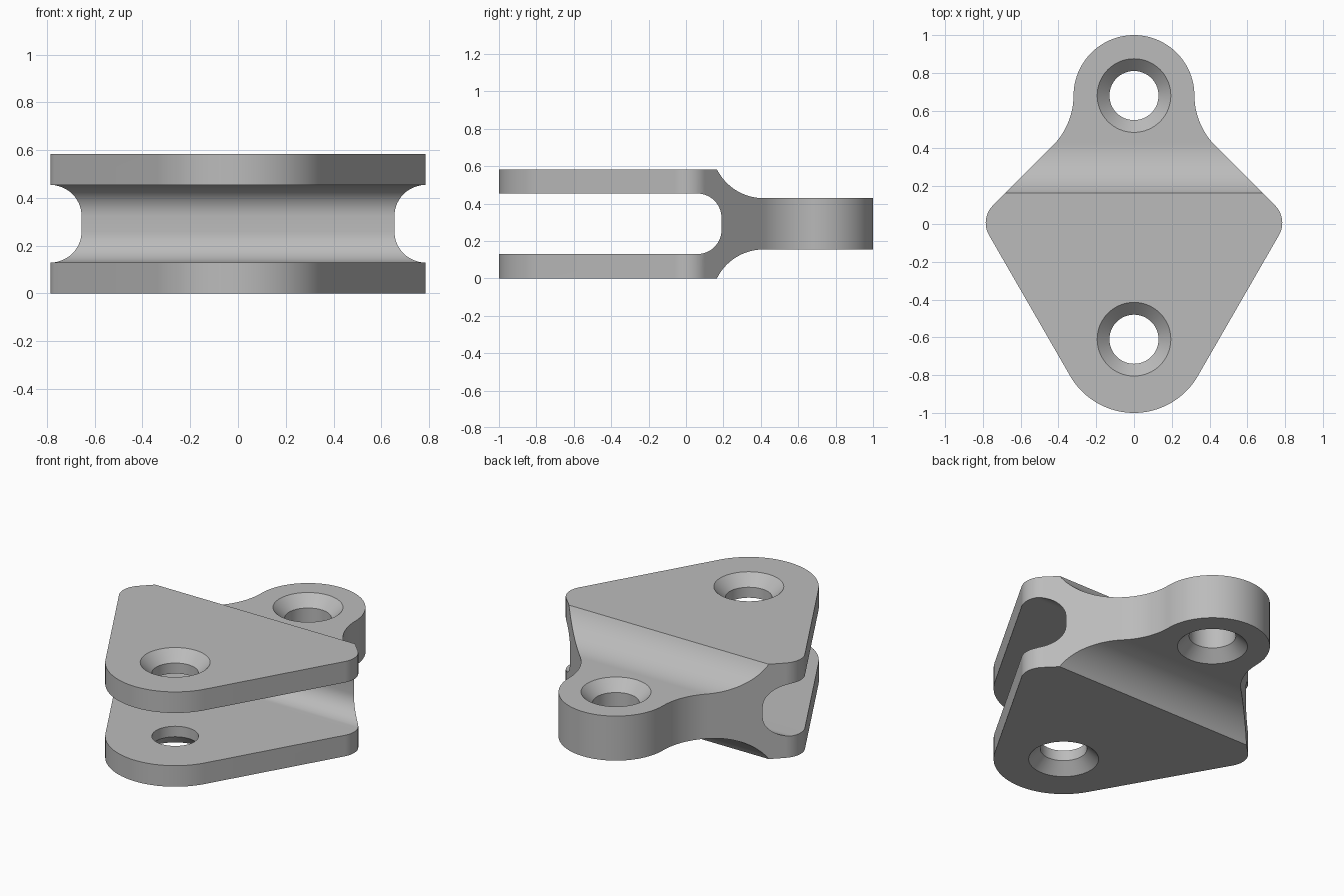
import bpy, bmesh
from math import radians, cos, sin, pi, acos
from mathutils import Vector

cube = bpy.data.objects.get("Cube")
if cube:
    bpy.data.objects.remove(cube, do_unlink=True)

# Main dimensions
H = 0.583            # overall height
MID = H / 2
SLOT, TONGUE = 0.162, 0.137   # half heights of slot and tongue
HOLE, SINK = 0.13, 0.195      # hole and countersink radii
FRONT_Y, BACK_Y = -0.61, 0.68

steel = bpy.data.materials.new("plain grey")
steel.use_nodes = True
GREY = (0.5, 0.5, 0.5, 1)
steel.diffuse_color = GREY
steel.node_tree.nodes["Principled BSDF"].inputs["Base Color"].default_value = GREY


def arc(cx, cy, r, a0, a1, n):
    """Points on an arc, angles in degrees."""
    angles = [radians(a0 + (a1 - a0) * i / n) for i in range(n + 1)]
    return [(cx + r * cos(a), cy + r * sin(a)) for a in angles]


def make_object(name, bm):
    bmesh.ops.recalc_face_normals(bm, faces=bm.faces)
    mesh = bpy.data.meshes.new(name)
    bm.to_mesh(mesh)
    bm.free()
    mesh.materials.append(steel)
    ob = bpy.data.objects.new(name, mesh)
    bpy.context.collection.objects.link(ob)
    return ob


def prism(name, points, place, depth):
    """Extrude a closed outline; place maps 2D points into space."""
    bm = bmesh.new()
    face = bm.faces.new([bm.verts.new(place(u, v)) for u, v in points])
    ext = bmesh.ops.extrude_face_region(bm, geom=[face])
    moved = [g for g in ext["geom"] if isinstance(g, bmesh.types.BMVert)]
    bmesh.ops.translate(bm, verts=moved, vec=Vector(depth))
    return make_object(name, bm)


def lathe(name, profile, y, n=64):
    """Closed solid of revolution about a vertical axis at (0, y)."""
    bm = bmesh.new()
    rings = [[bm.verts.new((r * cos(2 * pi * i / n), y + r * sin(2 * pi * i / n), z))
              for i in range(n)] for r, z in profile]
    for a, b in zip(rings, rings[1:]):
        for i in range(n):
            j = (i + 1) % n
            bm.faces.new((a[i], a[j], b[j], b[i]))
    bm.faces.new(rings[0])
    bm.faces.new(rings[-1])
    return make_object(name, bm)


def countersunk_drill(name, y, half):
    """Through drill with a 45 degree countersink at both outer faces."""
    d, over = SINK - HOLE, 0.02
    upper = [(HOLE, half - d), (SINK + over, half + over)]
    lower = [(r, -z) for r, z in reversed(upper)]
    return lathe(name, [(r, MID + z) for r, z in lower + upper], y)


def combine(body, tool, operation):
    mod = body.modifiers.new(operation, "BOOLEAN")
    mod.operation, mod.solver, mod.object = operation, "EXACT", tool
    bpy.context.view_layer.objects.active = body
    bpy.ops.object.modifier_apply(modifier=mod.name)
    bpy.data.objects.remove(tool, do_unlink=True)


# Plan outline: front lobe, rounded side corner, concave neck, back lobe
half = arc(0, FRONT_Y, 0.39, -90, -30, 20)
half += arc(0.655, 0.006, 0.13, -30, 45, 14)
half += arc(0.70, 0.682, 0.38, 225, 180, 16)
half += arc(0, BACK_Y, 0.32, 0, 90, 28)[1:]
outline = half + [(-x, y) for x, y in reversed(half[1:-1])]
body = prism("clevis_bracket", outline, lambda u, v: (u, v, 0), (0, 0, H))

# Side profile: forked front, flared shoulder, narrower tongue at the back
END, R = 0.415, 0.279
sweep = 90 - 180 / pi * acos((R - (MID - TONGUE)) / R)
upper = arc(0.06, SLOT - 0.13, 0.13, 0, 90, 14)
upper += [(-1.1, SLOT), (-1.1, MID + 0.1), (0.102, MID + 0.1)]
upper += arc(END, TONGUE + R, R, 180 + sweep, 270, 18)
upper += [(1.1, TONGUE)]
upper[-21 + 0] = (0.1, MID + 0.1)
profile = upper + [(y, -z) for y, z in reversed(upper)]
# The shoulder starts at full height
profile = [(y, max(-MID, min(MID, z))) for y, z in profile]
profile = [p for i, p in enumerate(profile) if (Vector(p) - Vector(profile[i - 1])).length > 1e-4]
side = prism("side_profile", profile, lambda u, v: (-1, u, MID + v), (2, 0, 0))
combine(body, side, "INTERSECT")

# Countersunk pin holes
combine(body, countersunk_drill("front_drill", FRONT_Y, MID), "DIFFERENCE")
combine(body, countersunk_drill("back_drill", BACK_Y, TONGUE), "DIFFERENCE")

# Smooth curved walls, crisp edges
for ob in bpy.context.selected_objects:
    ob.select_set(False)
body.select_set(True)
bpy.context.view_layer.objects.active = body
bpy.ops.object.shade_smooth_by_angle(angle=radians(30))
